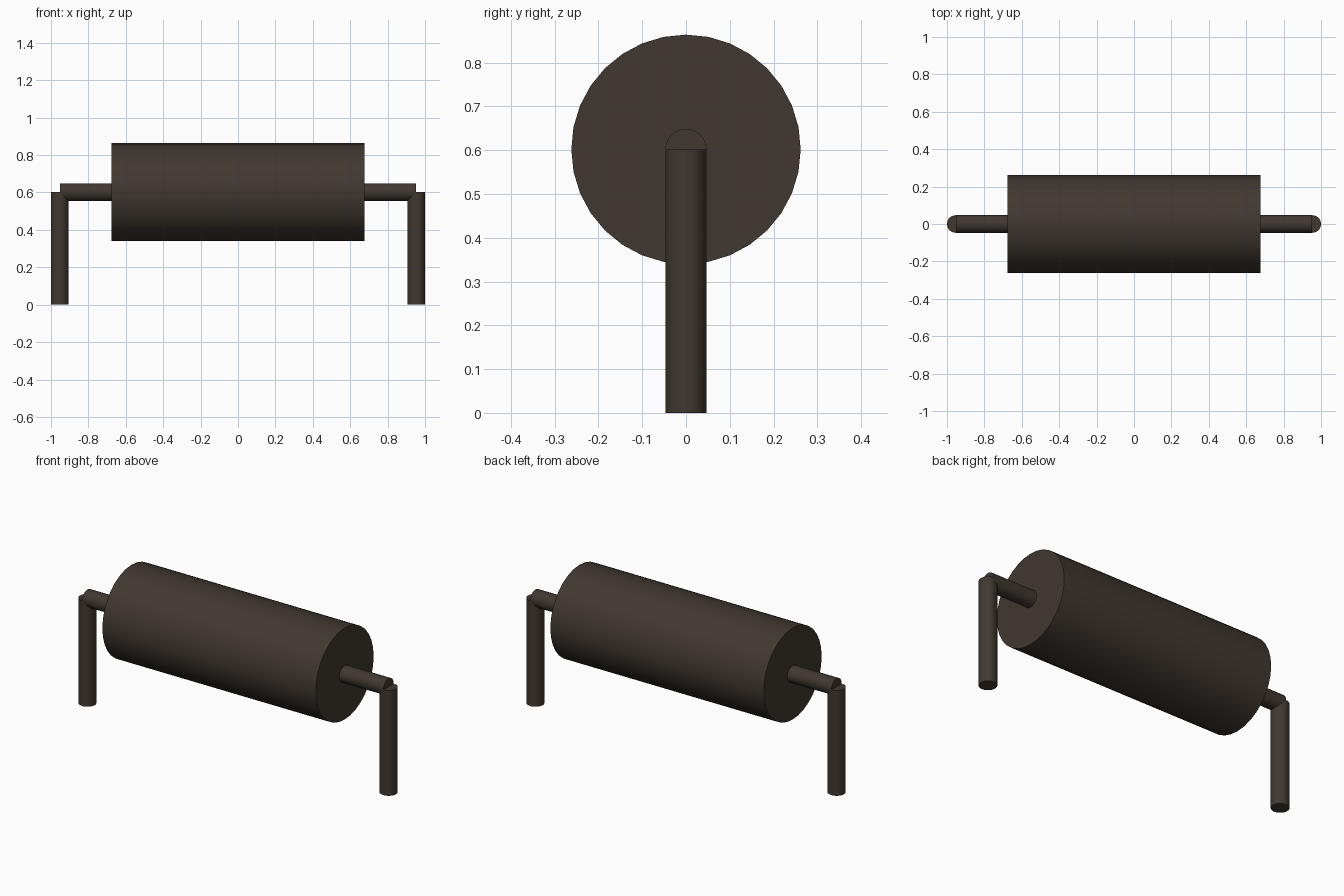
import bpy
import math

cube = bpy.data.objects.get("Cube")
if cube:
    bpy.data.objects.remove(cube, do_unlink=True)

AXIS_Z = 0.602      # height of the roller axis
LEG_X = 0.953       # distance of each leg from the centre
ROD_R = 0.047
BODY_R = 0.262
BODY_HALF = 0.675

# Single dark brown material
brown = bpy.data.materials.new("dark_brown")
brown.use_nodes = True
color = (0.052, 0.039, 0.030, 1.0)
brown.diffuse_color = color
bsdf = brown.node_tree.nodes["Principled BSDF"]
bsdf.inputs["Base Color"].default_value = color
bsdf.inputs["Roughness"].default_value = 0.8


def cylinder(name, radius, length, center, along_x=False):
    """Smooth-sided cylinder with sharp flat caps."""
    bpy.ops.mesh.primitive_cylinder_add(
        vertices=32, radius=radius, depth=length, location=center,
        rotation=(0, math.pi / 2 if along_x else 0, 0))
    ob = bpy.context.object
    ob.name = name
    ob.data.materials.append(brown)
    bpy.ops.object.shade_smooth_by_angle(angle=math.radians(30))
    return ob


# Thick central drum
cylinder("drum", BODY_R, 2 * BODY_HALF, (0, 0, AXIS_Z), along_x=True)

# Thin axle stubs and upright legs on both sides
for side, s in (("left", 1), ("right", -1)):
    stub = LEG_X - BODY_HALF
    cylinder(side + "_axle", ROD_R, stub,
             (s * (BODY_HALF + stub / 2), 0, AXIS_Z), along_x=True)
    cylinder(side + "_leg", ROD_R, AXIS_Z, (s * LEG_X, 0, AXIS_Z / 2))
